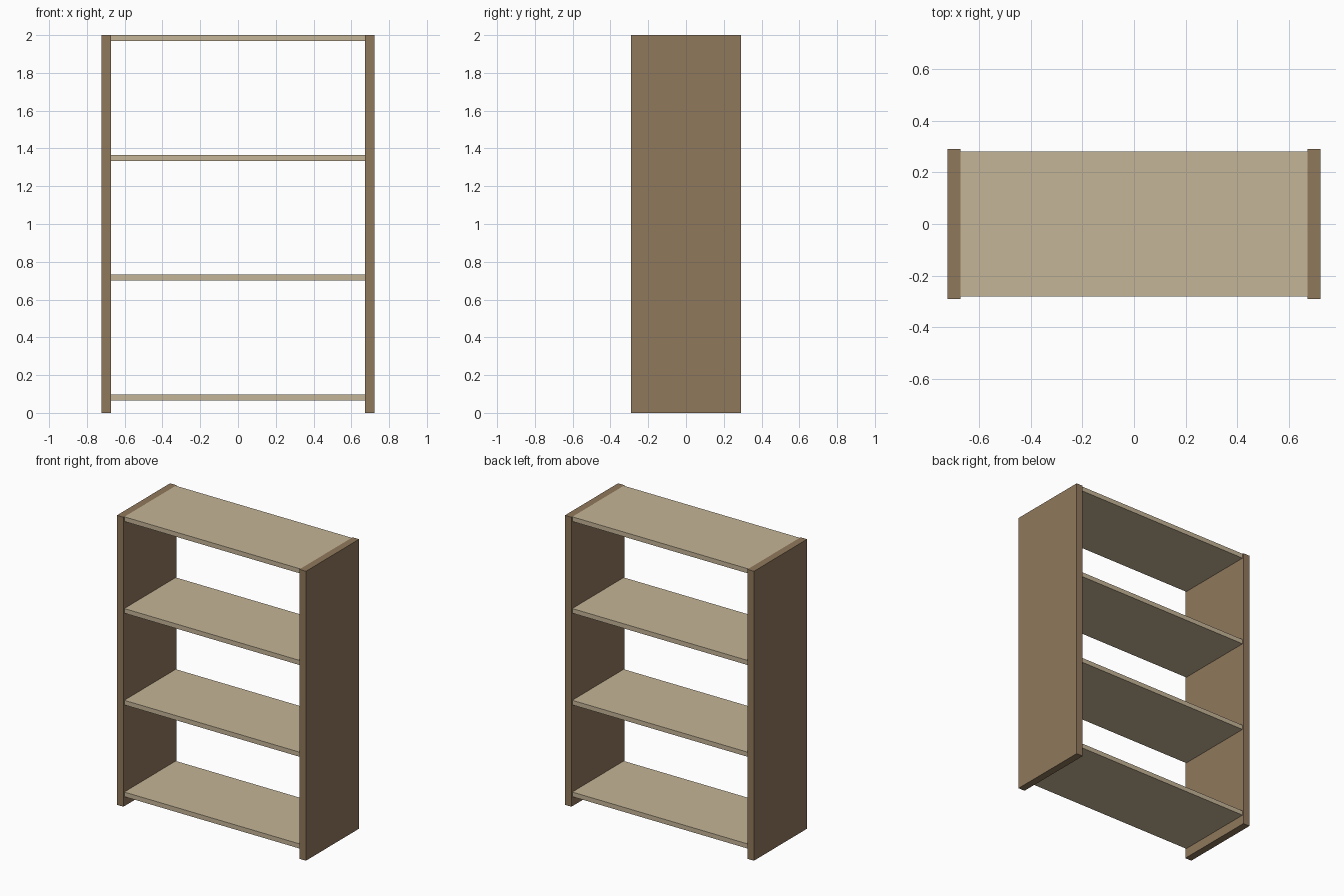
import bpy

if "Cube" in bpy.data.objects:
    bpy.data.objects.remove(bpy.data.objects["Cube"])

HEIGHT = 2.0
HALF_WIDTH = 0.7225
PANEL_THICK = 0.05
PANEL_DEPTH = 0.58
SHELF_DEPTH = 0.562
SHELF_THICK = 0.032
SHELF_STEP = 0.634


def material(name, color):
    mat = bpy.data.materials.new(name)
    mat.diffuse_color = (*color, 1.0)
    mat.use_nodes = True
    mat.node_tree.nodes["Principled BSDF"].inputs["Base Color"].default_value = mat.diffuse_color
    return mat


def box(name, size, center, mat):
    bpy.ops.mesh.primitive_cube_add(size=1, location=center)
    obj = bpy.context.object
    obj.name = name
    obj.scale = size
    bpy.ops.object.transform_apply(location=False, rotation=False, scale=True)
    obj.data.materials.append(mat)
    return obj


dark_wood = material("dark_wood", (0.28, 0.19, 0.107))
light_wood = material("light_wood", (0.56, 0.46, 0.31))

# Upright side panels
for side, sx in (("left", -1), ("right", 1)):
    box(f"{side}_side_panel", (PANEL_THICK, PANEL_DEPTH, HEIGHT),
        (sx * (HALF_WIDTH - PANEL_THICK / 2), 0, HEIGHT / 2), dark_wood)

# Four evenly spaced shelves, the uppermost flush with the panel tops
shelf_width = 2 * (HALF_WIDTH - PANEL_THICK)
for i in range(4):
    top = HEIGHT - (3 - i) * SHELF_STEP
    box(f"shelf_{i + 1}", (shelf_width, SHELF_DEPTH, SHELF_THICK),
        (0, 0, top - SHELF_THICK / 2), light_wood)
